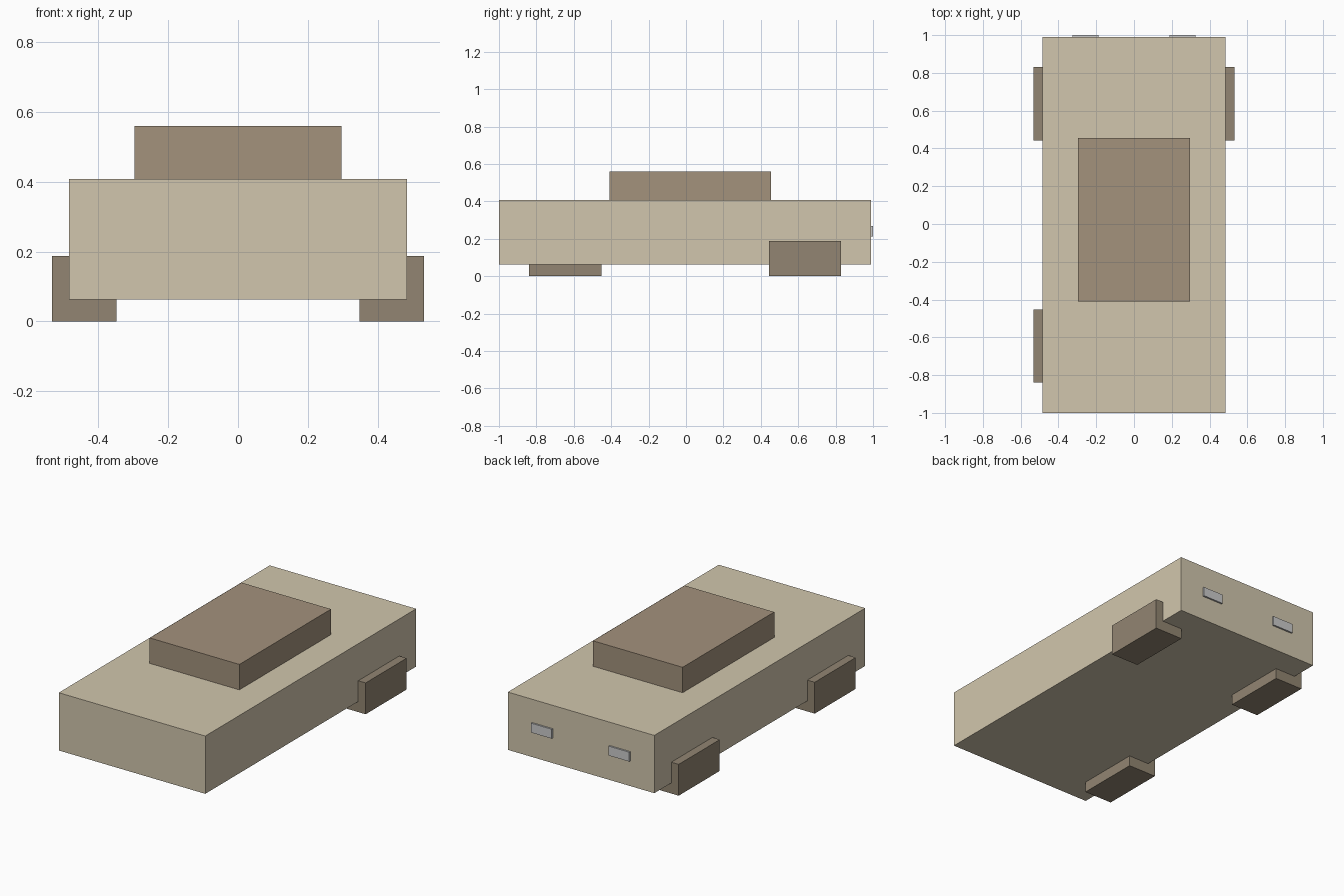
import bpy

if "Cube" in bpy.data.objects:
    bpy.data.objects.remove(bpy.data.objects["Cube"])


def material(name, rgb):
    m = bpy.data.materials.new(name)
    m.diffuse_color = (*rgb, 1)
    m.use_nodes = True
    m.node_tree.nodes["Principled BSDF"].inputs["Base Color"].default_value = m.diffuse_color
    return m


def box(name, x, y, z, mat=None):
    """Axis-aligned box from its (min, max) range on each axis."""
    ranges = (x, y, z)
    bpy.ops.mesh.primitive_cube_add(size=1, location=[(a + b) / 2 for a, b in ranges])
    ob = bpy.context.object
    ob.name = name
    ob.scale = [b - a for a, b in ranges]
    bpy.ops.object.transform_apply(location=False, rotation=False, scale=True)
    if mat:
        ob.data.materials.append(mat)
    return ob


def side_range(side, inner, outer):
    return tuple(sorted((side * inner, side * outer)))


paint = material("body_paint", (0.64, 0.565, 0.418))
roof = material("cabin_paint", (0.366, 0.287, 0.202))
rubber = material("wheel_rubber", (0.287, 0.235, 0.168))

# Body and cabin
box("body", (-0.484, 0.484), (-1.0, 0.99), (0.063, 0.408), paint)
box("cabin", (-0.296, 0.296), (-0.41, 0.455), (0.408, 0.56), roof)

# Block wheels: the front right one is absent
REAR, FRONT = (0.443, 0.83), (-0.84, -0.453)
for name, side, y in (("rear_left_wheel", -1, REAR),
                      ("rear_right_wheel", 1, REAR),
                      ("front_left_wheel", -1, FRONT)):
    box(name, side_range(side, 0.348, 0.533), y, (0, 0.187), rubber)

# Lights on the back face
for name, side in (("left_light", -1), ("right_light", 1)):
    box(name, side_range(side, 0.187, 0.325), (0.98, 1.0), (0.213, 0.269))
